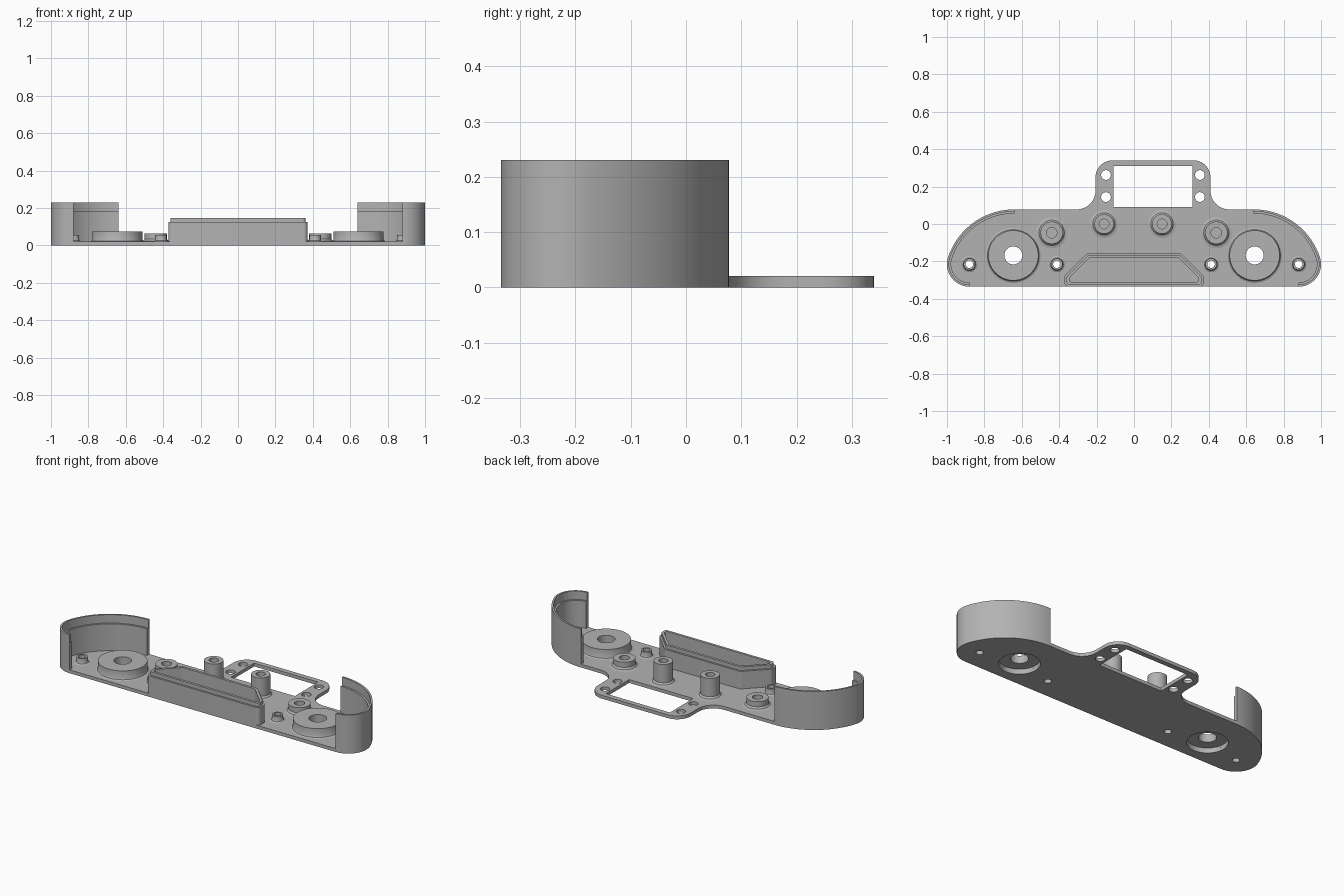
import bpy, bmesh, math
from mathutils import Vector

cube = bpy.data.objects.get("Cube")
if cube:
    bpy.data.objects.remove(cube, do_unlink=True)

grey = bpy.data.materials.new("plain grey")
grey.use_nodes = True
grey.diffuse_color = (0.45, 0.45, 0.45, 1)
grey.node_tree.nodes["Principled BSDF"].inputs["Base Color"].default_value = grey.diffuse_color

PLATE = 0.02


def finish(name, bm, z=0):
    bmesh.ops.remove_doubles(bm, verts=bm.verts, dist=1e-5)
    bmesh.ops.recalc_face_normals(bm, faces=bm.faces)
    mesh = bpy.data.meshes.new(name)
    bm.to_mesh(mesh)
    bm.free()
    mesh.materials.clear()
    mesh.materials.append(grey)
    obj = bpy.data.objects.new(name, mesh)
    obj.location.z = z
    bpy.context.collection.objects.link(obj)
    bpy.ops.object.select_all(action='DESELECT')
    obj.select_set(True)
    bpy.context.view_layer.objects.active = obj
    bpy.ops.object.shade_smooth_by_angle(angle=math.radians(30))
    return obj


def extrude(name, loops, z0, z1):
    """Fill the first loop, cut the others out, and extrude between two heights."""
    curve = bpy.data.curves.new(name, 'CURVE')
    curve.dimensions = '2D'
    curve.fill_mode = 'BOTH'
    curve.extrude = (z1 - z0) / 2
    for loop in loops:
        spline = curve.splines.new('POLY')
        spline.points.add(len(loop) - 1)
        for point, (x, y) in zip(spline.points, loop):
            point.co = (x, y, 0, 1)
        spline.use_cyclic_u = True
    helper = bpy.data.objects.new(name + " curve", curve)
    bpy.context.collection.objects.link(helper)
    bpy.context.view_layer.update()
    mesh = bpy.data.meshes.new_from_object(helper.evaluated_get(bpy.context.evaluated_depsgraph_get()))
    bpy.data.objects.remove(helper)
    bm = bmesh.new()
    bm.from_mesh(mesh)
    bpy.data.meshes.remove(mesh)
    return finish(name, bm, (z0 + z1) / 2)


def lathe(name, x, y, profile, closed=False):
    bm = bmesh.new()
    verts = [bm.verts.new((x + r, y, z)) for r, z in profile]
    edges = [bm.edges.new(pair) for pair in zip(verts, verts[1:])]
    if closed:
        edges.append(bm.edges.new((verts[-1], verts[0])))
    bmesh.ops.spin(bm, geom=verts + edges, cent=(x, y, 0), axis=(0, 0, 1),
                   angle=math.tau, steps=48, use_duplicate=False)
    return finish(name, bm)


def arc(cx, cy, r, a0, a1, n=24):
    angles = [math.radians(a0 + (a1 - a0) * i / n) for i in range(n + 1)]
    return [(cx + r * math.cos(a), cy + r * math.sin(a)) for a in angles]


def circle(x, y, r):
    return arc(x, y, r, 0, 360, 40)[:-1]


def fillet(before, corner, after, r, n=10):
    b, c, a = Vector(before), Vector(corner), Vector(after)
    u, v = (b - c).normalized(), (a - c).normalized()
    half = u.angle(v) / 2
    centre = c + (u + v).normalized() * r / math.sin(half)
    p, q = c + u * r / math.tan(half) - centre, c + v * r / math.tan(half) - centre
    sweep = p.angle(q)
    points = []
    for i in range(n + 1):
        t = i / n
        w = (p * math.sin((1 - t) * sweep) + q * math.sin(t * sweep)) / math.sin(sweep)
        points.append(tuple(centre + w))
    return points


def rounded(corners, r):
    n = len(corners)
    return [p for i in range(n)
            for p in fillet(corners[i - 1], corners[i], corners[(i + 1) % n], r)]


def end_curve(d=0):
    """Rounded end of the plate on the +x side, front to back, inset by d."""
    big = 0.373
    return (arc(0.88, -0.215, 0.12 - d, -90, 18.4, 20)
            + arc(0.64, 0.078 - big, big - d, 18.4, 90, 32)[1:])


def mirror(loop):
    return [(-x, y) for x, y in reversed(loop)]


# Base plate with its offset rear tab and all through holes
left, right, back, top = -0.206, 0.409, 0.078, 0.34
tab = [(0.6, back), (right, back), (right, top), (left, top), (left, back), (-0.6, back)]
outline = end_curve()
for i, radius in zip(range(1, 5), (0.1, 0.09, 0.09, 0.1)):
    outline += fillet(tab[i - 1], tab[i], tab[i + 1], radius)
outline += mirror(end_curve())
window = [(-0.11, 0.09), (0.313, 0.09), (0.313, 0.31), (-0.11, 0.31)]
holes = [window]
holes += [circle(x, y, 0.026) for x in (-0.15, 0.352) for y in (0.144, 0.262)]
for side in (-1, 1):
    holes.append(circle(side * 0.645, -0.168, 0.11))
    holes += [circle(side * x, -0.215, 0.02) for x in (0.412, 0.88)]
extrude("base_plate", [outline] + holes, 0, PLATE)

# Curved end walls, each with a thinner lip on the outside of the rim
for side, flip in (("left", lambda p: p), ("right", mirror)):
    for part, thick, z0, z1 in (("wall", 0.022, PLATE, 0.18), ("wall_lip", 0.011, 0.18, 0.23)):
        extrude(f"{side}_{part}", [flip(end_curve() + end_curve(thick)[::-1])], z0, z1)


# Hollow trapezoid housing at the front
def trapezoid(d, r):
    k = d * math.tan(math.radians(22.5))
    half = [(0.372 - d, -0.335 + d), (0.372 - d, -0.278 - k), (0.249 - k, -0.155 - d)]
    return rounded(half + mirror(half), r)


extrude("housing_body", [trapezoid(0, 0.022), trapezoid(0.026, 0.01)], PLATE, 0.125)
extrude("housing_rim", [trapezoid(0.011, 0.016), trapezoid(0.026, 0.01)], 0.125, 0.147)

# Round bosses in mirrored pairs
for side, s in (("left", 1), ("right", -1)):
    lathe(f"{side}_large_boss", s * 0.645, -0.168,
          [(0.11, PLATE), (0.147, PLATE), (0.138, 0.024), (0.134, 0.033), (0.134, 0.075),
           (0.048, 0.075), (0.048, 0.03), (0.11, 0.03)], closed=True)
    lathe(f"{side}_short_boss", s * 0.44, -0.047,
          [(0.083, PLATE), (0.068, 0.024), (0.06, 0.034), (0.06, 0.065),
           (0.028, 0.065), (0.028, PLATE + 0.001), (0, PLATE + 0.001)])
    for place, x in (("inner", 0.412), ("outer", 0.88)):
        lathe(f"{side}_{place}_screw_boss", s * x, -0.215,
              [(0.02, PLATE), (0.043, PLATE), (0.034, 0.025), (0.031, 0.032), (0.031, 0.055),
               (0.02, 0.055)], closed=True)

# Tall posts in front of the tab
for side, x in (("left", 0.15), ("right", -0.16)):
    lathe(f"{side}_tall_post", x, 0,
          [(0.075, PLATE), (0.06, 0.024), (0.052, 0.034), (0.052, 0.143),
           (0.026, 0.143), (0.026, PLATE + 0.001), (0, PLATE + 0.001)])
